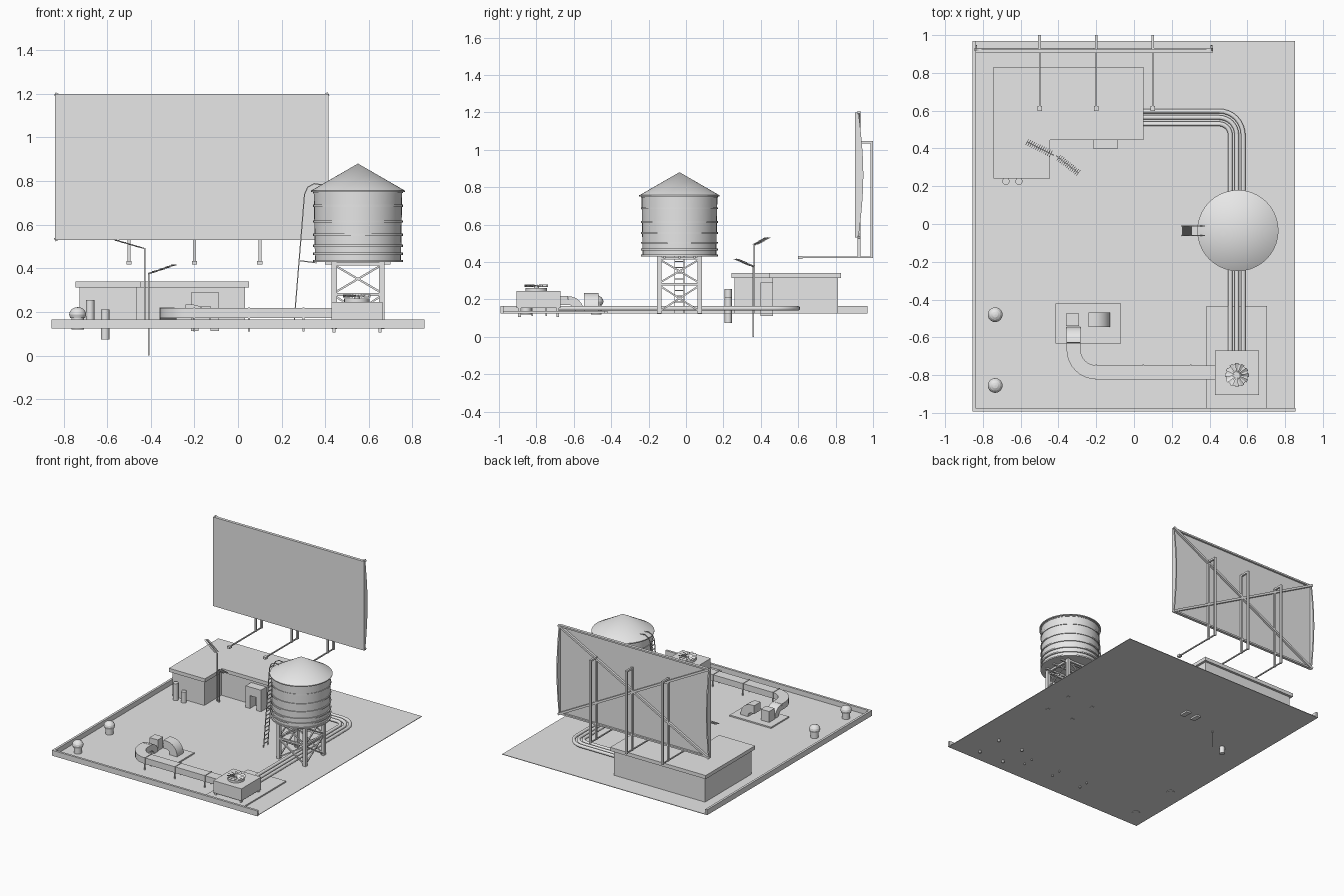
import bpy, bmesh, math
from mathutils import Vector, Matrix

cube = bpy.data.objects.get("Cube")
if cube:
    bpy.data.objects.remove(cube)

grey = bpy.data.materials.new("plain_grey")
grey.use_nodes = True
grey.diffuse_color = (0.8, 0.8, 0.8, 1)
grey.node_tree.nodes["Principled BSDF"].inputs["Base Color"].default_value = (0.8, 0.8, 0.8, 1)

X, Y, Z = Vector((1, 0, 0)), Vector((0, 1, 0)), Vector((0, 0, 1))


class Part:
    """Collects simple solids and turns them into one named object."""

    def __init__(self, name):
        self.name, self.bm = name, bmesh.new()

    def box(self, x0, x1, y0, y1, z0, z1):
        m = Matrix.Translation(((x0 + x1) / 2, (y0 + y1) / 2, (z0 + z1) / 2))
        m = m @ Matrix.Diagonal((x1 - x0, y1 - y0, z1 - z0, 1))
        bmesh.ops.create_cube(self.bm, size=1, matrix=m)

    def beam(self, a, b, w):
        a, b = Vector(a), Vector(b)
        d = b - a
        m = Matrix.Translation((a + b) / 2) @ d.to_track_quat("Z", "Y").to_matrix().to_4x4()
        bmesh.ops.create_cube(self.bm, size=1, matrix=m @ Matrix.Diagonal((w, w, d.length, 1)))

    def cyl(self, x, y, z0, z1, r0, r1=None, n=32):
        bmesh.ops.create_cone(self.bm, cap_ends=True, segments=n, radius1=r0,
                              radius2=r0 if r1 is None else r1, depth=z1 - z0,
                              matrix=Matrix.Translation((x, y, (z0 + z1) / 2)))

    def prism(self, outline, axis, lo, hi):
        # outline holds positions on the plane across the axis
        vs = [self.bm.verts.new(Vector(p) + axis * lo) for p in outline]
        f = self.bm.faces.new(vs)
        top = bmesh.ops.extrude_face_region(self.bm, geom=[f])["geom"]
        bmesh.ops.translate(self.bm, vec=axis * (hi - lo),
                            verts=[v for v in top if isinstance(v, bmesh.types.BMVert)])

    def sweep(self, path, normal, profile):
        # profile offsets run across the path and along the fixed normal
        path, rings = [Vector(p) for p in path], []
        for i, p in enumerate(path):
            t = path[min(i + 1, len(path) - 1)] - path[max(i - 1, 0)]
            side = normal.cross(t).normalized()
            rings.append([self.bm.verts.new(p + side * s + normal * h) for s, h in profile])
        for r, q in zip(rings, rings[1:]):
            for i in range(len(r)):
                j = (i + 1) % len(r)
                self.bm.faces.new((r[i], r[j], q[j], q[i]))
        self.bm.faces.new(rings[0])
        self.bm.faces.new(rings[-1])

    def done(self):
        bmesh.ops.recalc_face_normals(self.bm, faces=self.bm.faces)
        me = bpy.data.meshes.new(self.name)
        self.bm.to_mesh(me)
        self.bm.free()
        me.materials.append(grey)
        ob = bpy.data.objects.new(self.name, me)
        bpy.context.collection.objects.link(ob)
        bpy.ops.object.select_all(action="DESELECT")
        ob.select_set(True)
        bpy.context.view_layer.objects.active = ob
        bpy.ops.object.shade_smooth_by_angle(angle=math.radians(28))


def arc(c, r, u, v, n=8):
    """Quarter turn from c + r*u to c + r*v."""
    return [Vector(c) + r * (u * math.cos(k * math.pi / 2 / n) + v * math.sin(k * math.pi / 2 / n))
            for k in range(n + 1)]


def rect(w, h):
    return [(-w / 2, -h / 2), (w / 2, -h / 2), (w / 2, h / 2), (-w / 2, h / 2)]


def ring(r, n=12):
    return [(r * math.cos(k * math.tau / n), r * math.sin(k * math.tau / n)) for k in range(n)]


FLOOR = 0.128

# Roof deck, with low walls on the front and right edges
p = Part("roof_deck")
p.box(-0.85, 0.852, -0.985, 0.97, 0.124, FLOOR)
p.done()
p = Part("parapet")
p.box(-0.855, -0.838, -0.99, 0.97, 0.124, 0.165)
p.box(-0.855, 0.855, -0.992, -0.975, 0.124, 0.165)
p.done()

# L-shaped stair house with an overhanging cap
def ell(d):
    return [(-0.745 + d, 0.83 - d, 0), (0.05 - d, 0.83 - d, 0), (0.05 - d, 0.445 + d, 0),
            (-0.445 - d, 0.445 + d, 0), (-0.445 - d, 0.242 + d, 0), (-0.745 + d, 0.242 + d, 0)]

p = Part("stair_house_walls")
p.prism(ell(0.018), Z, FLOOR, 0.315)
p.done()
p = Part("stair_house_cap")
p.prism(ell(0), Z, 0.313, 0.34)
p.done()

# Door surround
p = Part("door_surround")
p.box(-0.215, -0.18, 0.398, 0.465, 0.112, 0.29)
p.box(-0.125, -0.088, 0.398, 0.465, 0.112, 0.29)
p.box(-0.18, -0.125, 0.398, 0.465, 0.225, 0.29)
p.done()

# Vent stacks beside the stair house
p = Part("vent_stacks")
p.cyl(-0.678, 0.226, 0.125, 0.255, 0.019, n=16)
p.cyl(-0.609, 0.226, 0.073, 0.21, 0.019, n=16)
p.done()

# Domed ventilators
for i, y in enumerate((-0.48, -0.855)):
    p = Part(f"dome_vent_{i + 1}")
    p.cyl(-0.735, y, 0.12, 0.176, 0.028, n=24)
    p.cyl(-0.735, y, 0.172, 0.188, 0.034, 0.039, 24)
    for k in range(4):
        a, b = k * math.pi / 8, (k + 1) * math.pi / 8
        p.cyl(-0.735, y, 0.188 + 0.034 * math.sin(a), 0.188 + 0.034 * math.sin(b),
              0.039 * math.cos(a), 0.039 * math.cos(b), 24)
    p.done()

# Billboard: panel, bowed end plates, rear rails and cross braces
L, R, B, T = -0.84, 0.415, 0.53, 1.2
p = Part("billboard_panel")
p.box(L, R, 0.904, 0.912, B, T)
p.done()
p = Part("billboard_frame")
bow = [(0, 0.904, T), (0, 0.904, B)]
bow += [(0, 0.922 + 0.026 * math.sin(k * math.pi / 12), B + (T - B) * k / 12) for k in range(13)]
for x in (L, R - 0.01):
    p.prism(bow, X, x, x + 0.01)
for z in (B, T - 0.012):
    p.box(L, R, 0.904, 0.926, z, z + 0.012)
p.beam((L, 0.925, B), (R, 0.925, T), 0.016)
p.beam((L, 0.925, T), (R, 0.925, B), 0.016)
p.done()
p = Part("billboard_supports")
for x in (-0.5, -0.2, 0.1):
    p.beam((x, 0.925, 0.42), (x, 0.925, 1.045), 0.014)
    p.beam((x, 0.993, 0.42), (x, 0.993, 1.045), 0.014)
    p.beam((x, 0.925, 1.04), (x, 1.0, 1.04), 0.014)
    p.beam((x, 0.605, 0.425), (x, 1.0, 0.425), 0.008)
    p.box(x - 0.012, x + 0.012, 0.598, 0.624, 0.417, 0.433)
p.done()

# Water tower
cx, cy = 0.55, -0.035
p = Part("water_tank")
p.cyl(cx, cy, 0.43, 0.757, 0.197, 0.203, 40)
p.done()
p = Part("tank_bands")
for z in (0.434, 0.467, 0.503, 0.554, 0.614, 0.687, 0.75):
    p.cyl(cx, cy, z - 0.005, z + 0.005, 0.206, n=40)
p.done()
p = Part("tank_roof")
p.cyl(cx, cy, 0.756, 0.88, 0.215, 0, 40)
p.cyl(cx, cy, 0.75, 0.757, 0.215, n=40)
p.done()
p = Part("tower_stand")
h = 0.109
corners = [(cx - h, cy - h), (cx + h, cy - h), (cx + h, cy + h), (cx - h, cy + h)]
for i, a in enumerate(corners):
    b = corners[(i + 1) % 4]
    p.box(a[0] - 0.012, a[0] + 0.012, a[1] - 0.012, a[1] + 0.012, 0.122, 0.43)
    for z in (0.28, 0.42):
        p.beam((*a, z), (*b, z), 0.014)
    for z0, z1 in ((0.135, 0.275), (0.287, 0.415)):
        p.beam((*a, z0), (*b, z1), 0.009)
        p.beam((*a, z1), (*b, z0), 0.009)
for k in (-1, 0, 1):
    p.beam((cx - 0.15, cy + k * 0.08, 0.424), (cx + 0.15, cy + k * 0.08, 0.424), 0.012)
p.done()

# Leaning ladder that hooks over the tank rim
p = Part("tower_ladder")
rail = [(0.255, 0.125), (0.305, 0.74), (0.32, 0.772), (0.35, 0.788), (0.39, 0.782)]
for y in (-0.06, -0.01):
    p.sweep([(x, y, z) for x, z in rail], Y, rect(0.005, 0.005))
    p.beam((0.281, y, 0.435), (0.36, y, 0.425), 0.005)
for k in range(1, 21):
    x, z = 0.255 + 0.05 * k / 20, 0.125 + 0.615 * k / 20
    p.beam((x, -0.06, z), (x, -0.01, z), 0.005)
p.done()

# Three pipes from the stair house round to the cooling unit
p = Part("pipes")
for k in range(3):
    o = 0.034 * k
    p.sweep([(0.02, 0.53 + o, 0.152)] + arc((0.45, 0.47, 0.152), 0.06 + o, Y, X)
            + [(0.51 + o, -0.69, 0.152)], Z, ring(0.012))
p.done()

# Cooling unit with fan, on its slab
p = Part("cooling_unit")
p.box(0.385, 0.705, -0.975, -0.435, FLOOR, 0.138)
p.box(0.428, 0.662, -0.905, -0.67, 0.155, 0.246)
for x in (0.44, 0.65):
    for y in (-0.89, -0.685):
        p.box(x - 0.007, x + 0.007, y - 0.007, y + 0.007, 0.105, 0.16)
p.done()
p = Part("cooling_fan")
fan = (0.545, -0.8)
p.cyl(*fan, 0.245, 0.262, 0.058, n=24)
p.cyl(*fan, 0.26, 0.276, 0.014, n=12)
for k in range(12):
    a = k * math.tau / 12
    d, s = Vector((math.cos(a), math.sin(a), 0)), Vector((-math.sin(a), math.cos(a), 0))
    c = Vector((*fan, 0.272))
    tilt = s * 0.009 + Z * 0.006
    p.prism([c + d * 0.012 - tilt * 0.4, c + d * 0.063 - tilt, c + d * 0.063 + tilt,
             c + d * 0.012 + tilt * 0.4], Z, 0, 0.002)
p.done()

# Air duct with its elbow, downturn and supports
p = Part("air_duct")
section = rect(0.074, 0.046)
p.sweep([(0.43, -0.785, 0.194)] + arc((-0.2, -0.665, 0.194), 0.12, -Y, -X)
        + [(-0.32, -0.63, 0.194)], Z, section)
p.sweep(arc((-0.32, -0.63, 0.132), 0.062, Z, Y), X, rect(0.046, 0.074))
for x in (-0.2, 0.05, 0.3):
    p.box(x - 0.004, x + 0.004, -0.826, -0.744, 0.167, 0.221)
    for y in (-0.822, -0.748):
        p.box(x - 0.004, x + 0.004, y - 0.004, y + 0.004, 0.11, 0.17)
p.done()

# Intake slab with a small box and a curved hood
p = Part("intake_slab")
p.box(-0.415, -0.07, -0.632, -0.42, FLOOR, 0.138)
p.done()
p = Part("intake_box")
p.box(-0.36, -0.29, -0.54, -0.475, 0.13, 0.22)
p.done()
p = Part("intake_hood")
p.sweep([(-0.24, -0.507, 0.203)] + arc((-0.215, -0.507, 0.145), 0.058, Z, X)
        + [(-0.157, -0.507, 0.13)], Y, rect(0.062, 0.076))
p.done()

# Two comb antennas on a shared mast
p = Part("antennas")
p.beam((-0.41, 0.36, 0), (-0.41, 0.36, 0.378), 0.007)
p.beam((-0.427, 0.365, 0.13), (-0.427, 0.365, 0.492), 0.007)
for a, b in (((-0.427, 0.365, 0.49), (-0.565, 0.435, 0.53)), ((-0.41, 0.36, 0.375), (-0.295, 0.27, 0.415))):
    a, b = Vector(a), Vector(b)
    p.beam(a, b, 0.005)
    side = (b - a).cross(Z).normalized() * 0.018
    for k in range(13):
        c = a.lerp(b, 0.1 + 0.9 * k / 12)
        p.beam(c - side, c + side, 0.003)
p.done()
